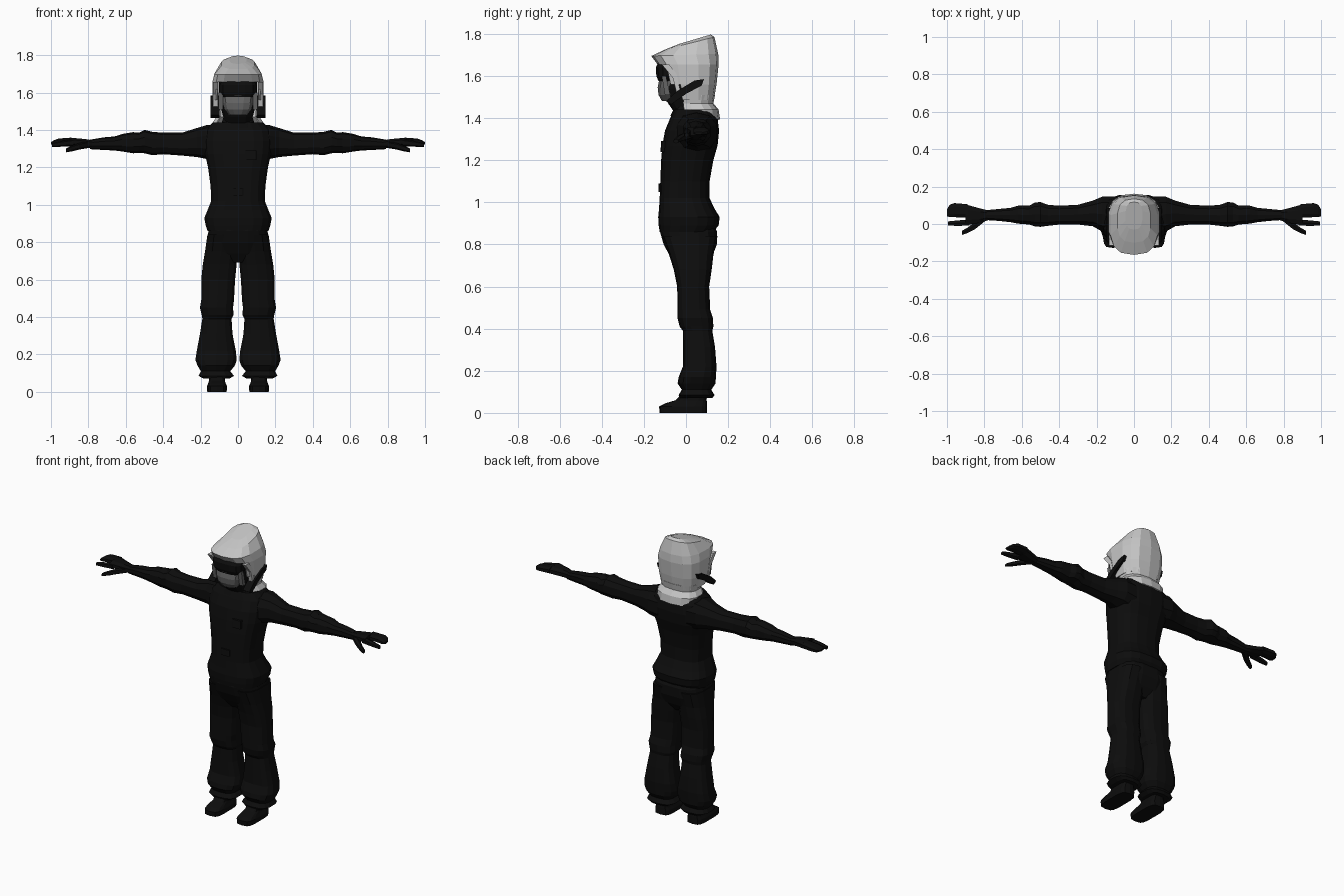
import bpy, bmesh, math


def material(name, r, g, b):
    m = bpy.data.materials.new(name)
    m.diffuse_color = (r, g, b, 1)
    return m


BLACK = material("black_cloth", 0.004, 0.004, 0.004)
LIGHT = material("light_grey_shell", 0.56, 0.56, 0.56)
MID = material("mid_grey_mask", 0.13, 0.13, 0.13)


def finish(name, bm, mat, side=1, cut=None):
    for v in bm.verts:
        v.co.x *= side
    bmesh.ops.recalc_face_normals(bm, faces=bm.faces)
    if cut:
        gone = [f for f in bm.faces if cut(f.calc_center_median())]
        bmesh.ops.delete(bm, geom=gone, context='FACES')
    me = bpy.data.meshes.new(name)
    bm.to_mesh(me)
    bm.free()
    me.materials.append(mat)
    ob = bpy.data.objects.new(name, me)
    bpy.context.collection.objects.link(ob)
    return ob


def loft(name, rings, mat, n=14, p=2.6, axis='z', side=1, cut=None):
    """Skin rounded sections (position, a min, a max, b min, b max[, tilt])."""
    bm = bmesh.new()
    loops = []
    for t, a0, a1, b0, b1, *tilt in rings:
        loop = []
        for i in range(n):
            w = 2 * math.pi * (i + 0.5) / n
            c, s = math.cos(w), math.sin(w)
            u = math.copysign(abs(c) ** (2 / p), c)
            v = math.copysign(abs(s) ** (2 / p), s)
            a = (a0 + a1) / 2 + u * (a1 - a0) / 2
            b = (b0 + b1) / 2 + v * (b1 - b0) / 2
            h = t + (tilt[0] * v if tilt else 0)
            loop.append(bm.verts.new((a, b, h) if axis == 'z' else (h, a, b)))
        loops.append(loop)
    for lo, hi in zip(loops, loops[1:]):
        for i in range(n):
            j = (i + 1) % n
            bm.faces.new((lo[i], lo[j], hi[j], hi[i]))
    bm.faces.new(loops[0])
    bm.faces.new(loops[-1])
    return finish(name, bm, mat, side, cut)


def plate(name, points, x0, x1, mat, side):
    """Extrude a side outline of (y, z) points from x0 to x1."""
    bm = bmesh.new()
    f = bm.faces.new([bm.verts.new((x0, y, z)) for y, z in points])
    new = bmesh.ops.extrude_face_region(bm, geom=[f])['geom']
    for v in new:
        if isinstance(v, bmesh.types.BMVert):
            v.co.x = x1
    return finish(name, bm, mat, side)


# Jacket body with flared hem, and collar
loft("jacket", [
    (0.86, -.165, .165, -.125, .13), (0.89, -.175, .175, -.13, .155),
    (0.93, -.182, .182, -.132, .16), (0.97, -.165, .165, -.128, .135),
    (1.02, -.145, .145, -.125, .112), (1.10, -.148, .148, -.122, .112),
    (1.20, -.162, .162, -.118, .13), (1.27, -.178, .178, -.112, .15),
    (1.34, -.185, .185, -.10, .157), (1.40, -.175, .175, -.075, .15),
    (1.44, -.135, .135, -.055, .13)], BLACK, n=18, p=2.8)
loft("collar", [(1.41, -.10, .10, -.075, .11), (1.45, -.085, .085, -.055, .10),
                (1.48, -.075, .075, -.05, .09)], BLACK)
# Chest flap and belt buckle
loft("chest_pocket", [(1.24, .04, .10, -.122, -.09), (1.29, .04, .10, -.118, -.09)],
     BLACK, n=8, p=6)
loft("buckle", [(1.05, -.03, .03, -.132, -.10), (1.09, -.03, .03, -.13, -.10)],
     BLACK, n=8, p=6)

# Trouser seat
loft("trouser_seat", [
    (0.69, -.05, .05, -.04, .09), (0.74, -.165, .165, -.075, .125),
    (0.80, -.168, .168, -.108, .148), (0.86, -.16, .16, -.125, .15),
    (0.90, -.155, .155, -.12, .13)], BLACK, n=16, p=3)

for side, tag in ((1, "left"), (-1, "right")):
    # Baggy trouser leg with knee fold and gathered cuff
    loft("leg_" + tag, [
        (0.07, .045, .185, -.03, .125), (0.085, .02, .212, -.035, .135),
        (0.11, .04, .20, -.02, .12), (0.14, .015, .218, -.04, .14),
        (0.17, .005, .23, -.035, .142), (0.22, .01, .222, -.015, .145),
        (0.31, .028, .205, -.015, .138), (0.39, .033, .192, -.015, .125),
        (0.41, .022, .195, -.03, .13), (0.45, .025, .205, -.04, .128),
        (0.49, .02, .198, -.04, .115), (0.60, .014, .198, -.042, .11),
        (0.68, .006, .19, -.058, .122), (0.75, .0, .178, -.08, .13),
        (0.84, .0, .165, -.115, .15)], BLACK, p=2.8, side=side)
    # Boot
    loft("boot_" + tag, [
        (0.0, .06, .165, -.125, .10), (0.03, .058, .167, -.128, .10),
        (0.045, .065, .16, -.10, .10), (0.06, .07, .155, -.05, .098),
        (0.09, .07, .155, -.02, .10)], BLACK, p=4, side=side)
    # Sleeve with elbow folds
    loft("sleeve_" + tag, [
        (0.10, -.06, .15, 1.23, 1.43), (0.17, -.045, .15, 1.245, 1.425),
        (0.22, -.015, .128, 1.255, 1.41), (0.30, -.005, .105, 1.263, 1.385),
        (0.40, -.005, .10, 1.27, 1.385), (0.46, -.012, .105, 1.265, 1.39),
        (0.50, -.018, .12, 1.275, 1.40), (0.53, -.015, .118, 1.278, 1.385),
        (0.56, -.005, .10, 1.275, 1.388), (0.62, .0, .10, 1.285, 1.378),
        (0.66, .008, .088, 1.29, 1.365), (0.72, .015, .082, 1.293, 1.36),
        (0.79, .02, .075, 1.297, 1.348)], BLACK, n=10, p=2.4, axis='x', side=side)
    # Gloved hand: palm, joined fingers, index finger, thumb
    loft("palm_" + tag, [
        (0.77, .022, .072, 1.30, 1.345), (0.82, .005, .085, 1.305, 1.353),
        (0.90, -.01, .108, 1.315, 1.36)], BLACK, n=8, axis='x', side=side)
    loft("fingers_" + tag, [
        (0.89, .032, .108, 1.317, 1.36), (0.96, .034, .114, 1.318, 1.355),
        (0.985, .034, .105, 1.318, 1.345), (1.0, .04, .08, 1.322, 1.335)],
        BLACK, n=8, axis='x', side=side)
    loft("index_finger_" + tag, [
        (0.88, -.01, .026, 1.312, 1.352), (0.95, -.012, .02, 1.31, 1.34),
        (0.995, -.008, .015, 1.308, 1.33)], BLACK, n=6, axis='x', side=side)
    loft("thumb_" + tag, [
        (0.80, .01, .055, 1.303, 1.34), (0.85, -.03, .015, 1.295, 1.33),
        (0.89, -.05, -.018, 1.285, 1.315), (0.92, -.06, -.035, 1.28, 1.30)],
        BLACK, n=6, axis='x', side=side)
    # Helmet side strap and cheek trim
    plate("helmet_strap_" + tag, [
        (.085, 1.585), (.075, 1.555), (.0, 1.515), (-.07, 1.465), (-.095, 1.48),
        (-.04, 1.53), (.04, 1.578)], .10, .146, BLACK, side)
    plate("cheek_trim_" + tag, [
        (-.115, 1.655), (-.08, 1.655), (-.045, 1.61), (-.02, 1.50), (-.04, 1.50),
        (-.062, 1.59)], .108, .134, LIGHT, side)
    plate("mask_strap_" + tag, [
        (-.115, 1.60), (-.095, 1.60), (-.075, 1.51), (-.10, 1.51)],
        .08, .105, MID, side)

# Head, goggles and breathing mask
loft("head", [
    (1.42, -.07, .07, -.05, .08), (1.47, -.08, .08, -.085, .10),
    (1.54, -.10, .10, -.115, .11), (1.66, -.105, .105, -.125, .12),
    (1.70, -.09, .09, -.10, .10)], BLACK)
loft("goggles", [
    (1.575, -.08, .08, -.132, -.03), (1.60, -.10, .10, -.142, -.03),
    (1.64, -.10, .10, -.145, -.03), (1.66, -.09, .09, -.135, -.03)],
    BLACK, n=12, p=3)
loft("mask", [
    (1.48, -.05, .05, -.115, -.02), (1.51, -.075, .075, -.132, -.02),
    (1.545, -.085, .085, -.136, -.02), (1.575, -.09, .09, -.13, -.02),
    (1.585, -.04, .04, -.138, -.02)], MID, n=12, p=2.6)

# Faceted helmet with pointed brim and raised rear crown, open at the face
helmet = loft("helmet", [
    (1.485, -.125, .125, -.09, .132), (1.56, -.138, .138, -.11, .145),
    (1.655, -.14, .14, -.135, .155), (1.70, -.128, .128, -.165, .153, .005),
    (1.755, -.09, .09, -.10, .135, .03), (1.775, -.045, .045, -.03, .118, .022)],
    LIGHT, n=14, p=2.8,
    cut=lambda c: c.z < 1.49 or (c.z < 1.66 and c.y < -.03 - (c.z - 1.5) * .5))
# Neck guard around the back
guard = loft("neck_guard", [
    (1.405, -.13, .13, -.04, .162, -.012), (1.44, -.138, .138, -.04, .155),
    (1.47, -.118, .118, -.04, .13), (1.51, -.125, .125, -.04, .138)],
    LIGHT, n=14, p=2.5,
    cut=lambda c: c.y < .0 or c.z > 1.505 or abs(c.x) < .001 and c.z < 1.41 and c.y < .1)
for ob in (helmet, guard):
    mod = ob.modifiers.new("thickness", 'SOLIDIFY')
    mod.thickness = 0.008
    mod.offset = -1
